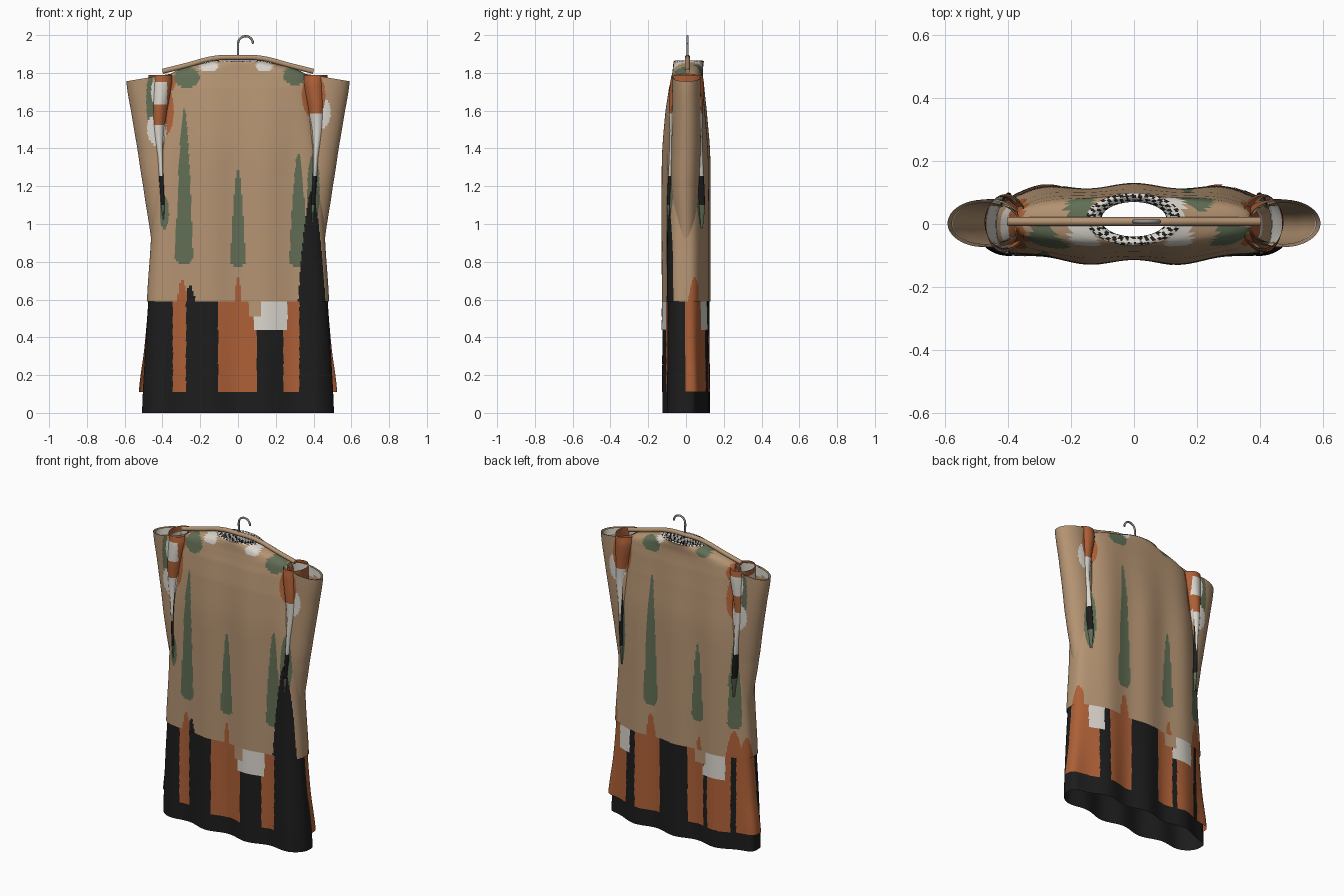
import bpy, math

if "Cube" in bpy.data.objects:
    bpy.data.objects.remove(bpy.data.objects["Cube"])

# ---------- flat colours ----------
COLOURS = [("tan_cloth", (.455, .292, .168)), ("rust_cloth", (.42, .117, .038)),
           ("moss_cloth", (.12, .155, .09)), ("black_cloth", (.012, .012, .012)),
           ("cream_cloth", (.70, .67, .61)), ("grey_metal", (.28, .28, .28))]
MATS = []
for nm, c in COLOURS:
    m = bpy.data.materials.new(nm)
    m.diffuse_color = (*c, 1)
    m.use_nodes = True
    m.node_tree.nodes["Principled BSDF"].inputs["Base Color"].default_value = m.diffuse_color
    MATS.append(m)
TAN, RUST, MOSS, BLACK, CREAM, METAL = range(6)


def finish(ob):
    bpy.context.collection.objects.link(ob)
    for m in MATS:
        ob.data.materials.append(m)


def blend(a, b, c, d, t):
    """Smooth curve value between b and c."""
    return .5 * (2 * b + (c - a) * t + (2 * a - 5 * b + 4 * c - d) * t * t
                 + (3 * b - a - 3 * c + d) * t ** 3)


def loft(name, rings, rule, segs=96, dz=.02, side=1, tilt=0, wave=0.0):
    """Open tube through rings (z, cx, cy, rx, ry, power); rule gives a face colour or None."""
    rows = []
    for i in range(len(rings) - 1):
        p, q = rings[i], rings[i + 1]
        o, r = rings[max(i - 1, 0)], rings[min(i + 2, len(rings) - 1)]
        k = max(1, round(max(abs(p[0] - q[0]), abs(p[3] - q[3]) * .6) / dz))
        for s in range(k):
            t = s / k
            row = [blend(*v, t) for v in zip(o, p, q, r)]
            row[0] = p[0] + (q[0] - p[0]) * t
            rows.append(row)
    rows.append(list(rings[-1]))
    verts = []
    for z, cx, cy, rx, ry, n in rows:
        for j in range(segs):
            a = 2 * math.pi * j / segs
            c, s = math.cos(a), math.sin(a)
            r = (abs(c) ** n + abs(s) ** n) ** (-1 / n)
            x = cx + rx * r * c
            y = cy + ry * r * s
            y += wave * math.cos(22 * x) * min(1, max(0, (1.9 - z) / .6)) * (1 + max(0, .6 - z) * 1.5)
            top = min(1, max(0, (z - 1.2) / .5))
            verts.append((side * x, y, z + tilt * (x - cx) * top))
    faces, cols = [], []
    for i in range(len(rows) - 1):
        for j in range(segs):
            k = (j + 1) % segs
            f = [i * segs + j, i * segs + k, (i + 1) * segs + k, (i + 1) * segs + j]
            mid = [sum(verts[v][a] for v in f) / 4 for a in range(3)]
            col = rule(*mid)
            if col is not None:
                faces.append(f if side > 0 else f[::-1])
                cols.append(col)
    me = bpy.data.meshes.new(name)
    me.from_pydata(verts, [], faces)
    ob = bpy.data.objects.new(name, me)
    finish(ob)
    me.polygons.foreach_set("material_index", cols)
    me.polygons.foreach_set("use_smooth", [True] * len(cols))
    return ob


def rod(name, pts, radius, mat):
    """Round rod along a smooth path."""
    cu = bpy.data.curves.new(name, 'CURVE')
    cu.dimensions = '3D'
    cu.bevel_depth = radius
    cu.bevel_resolution = 3
    cu.use_fill_caps = True
    cu.resolution_u = 8
    sp = cu.splines.new('BEZIER')
    sp.bezier_points.add(len(pts) - 1)
    for b, p in zip(sp.bezier_points, pts):
        b.co = p
        b.handle_left_type = b.handle_right_type = 'AUTO'
    ob = bpy.data.objects.new(name, cu)
    finish(ob)
    sp.material_index = mat


def spike(u, z, cu, hw, z0, z1, power=.55):
    """True inside a tall pointed mark with a rounded foot."""
    t = (z - z0) / (z1 - z0)
    if not 0 < t < 1:
        return False
    return abs(u - cu) < hw * (1 - t) ** power * min(1, .6 + 12 * t)


def first_blob(x, z, blobs):
    """Colour of the first oval (cx, cz, rx, rz, colour) holding the point, else None."""
    for cx, cz, rx, rz, col in blobs:
        if ((x - cx) / rx) ** 2 + ((z - cz) / rz) ** 2 < 1:
            return col


# ---------- painted marks: shoulder seams, neck and tall spikes ----------
SEAMS = [(.40, 1.68, .062, .12, RUST), (.435, 1.59, .056, .085, CREAM), (.40, 1.18, .033, .19, MOSS),
         (-.43, 1.5, .052, .083, CREAM), (-.385, 1.6, .045, .13, RUST), (-.415, 1.7, .045, .085, CREAM),
         (-.39, 1.06, .025, .085, MOSS), (-.465, 1.66, .02, .14, MOSS), (-.37, 1.75, .04, .05, RUST)]
NECK_FRONT = [(-.27, 1.775, .068, .055, MOSS), (.3, 1.785, .06, .05, MOSS),
              (-.155, 1.835, .05, .03, CREAM), (.14, 1.835, .045, .03, CREAM)]
NECK_BACK = [(.19, 1.80, .065, .045, MOSS), (-.17, 1.84, .045, .03, MOSS), (.13, 1.85, .03, .025, CREAM)]
FRONT = [(-.285, .048, .79, 1.62, MOSS), (0, .042, .78, 1.29, MOSS), (.39, .075, .56, 1.17, BLACK),
         (.32, .05, .78, 1.38, MOSS), (-.295, .03, .58, .71, RUST), (0, .022, .58, .72, RUST),
         (-.255, .035, .58, .675, BLACK)]
BACK = [(.17, .048, .79, 1.62, MOSS), (-.16, .042, .78, 1.27, MOSS), (-.4, .04, .78, 1.38, MOSS),
        (.17, .035, .58, .74, RUST), (-.4, .05, .58, .76, RUST), (-.17, .02, .58, .68, RUST)]


# ---------- outer tunic ----------
def tunic_rule(x, y, z):
    front = y < .005
    if abs(x) > .44 and spike(y, z, .045, .035, .58, .72):
        return RUST
    for c, hw, z0, z1, col in (FRONT if front else BACK):
        if spike(x, z, c, hw, z0, z1):
            return col
    col = first_blob(x, z, (NECK_FRONT if front else NECK_BACK) + SEAMS)
    return TAN if col is None else col


loft("tunic", [(.59, 0, 0, .482, .121, 3), (.9, 0, 0, .462, .122, 3), (1.2, 0, 0, .45, .122, 3),
               (1.4, 0, 0, .425, .12, 3), (1.6, 0, 0, .395, .106, 3), (1.72, 0, .003, .38, .092, 3),
               (1.785, 0, .006, .37, .082, 2.8), (1.81, 0, .008, .33, .08, 2.6),
               (1.83, 0, .01, .27, .08, 2.4), (1.85, 0, .012, .19, .08, 2.1),
               (1.86, 0, .015, .145, .08, 2)],
     tunic_rule, segs=360, dz=.014, wave=.008)

# ---------- speckled neck band, dipping inwards ----------
loft("neck_band", [(1.86, 0, .015, .152, .083, 2), (1.866, 0, .015, .13, .072, 2),
                   (1.85, 0, .015, .105, .056, 2), (1.8, 0, .015, .105, .056, 2)],
     lambda x, y, z: BLACK if math.sin(310 * x + 97 * y) + math.sin(420 * y + 190 * z) > .1 else CREAM,
     dz=.004, segs=128)

# ---------- long black underskirt ----------
loft("underskirt", [(0, 0, 0, .508, .111, 3), (.3, 0, 0, .493, .114, 3), (.59, 0, 0, .474, .115, 3),
                    (.9, 0, 0, .45, .11, 3), (1.4, 0, 0, .40, .105, 3), (1.7, 0, 0, .35, .08, 3),
                    (1.8, 0, .01, .25, .065, 2.4), (1.835, 0, .015, .11, .058, 2)],
     lambda *p: BLACK, segs=192, dz=.05, wave=.008)


# ---------- rust skirt panels, flaring at the sides ----------
def within(v, spans):
    return any(a < v < b for a, b in spans)


def rust_rule(x, y, z):
    if x > .455:
        return RUST if y > -.005 else None
    if x < -.455:
        return RUST if y > -.01 else None
    spans = ([(-.345, -.275), (-.105, .1), (.24, .325)] if y < 0 else
             [(.35, .5), (.11, .28), (-.2, -.09), (-.38, -.23), (-.5, -.41)])
    return RUST if within(x, spans) else None


loft("rust_skirt", [(.11, 0, 0, .525, .1185, 3), (.35, 0, 0, .495, .118, 3), (.62, 0, 0, .474, .117, 3)],
     rust_rule, segs=720, dz=.03, wave=.008)


# ---------- short cream and tan hem patches ----------
def cream_rule(x, y, z):
    spans = [(.085, .26)] if y < 0 else [(.32, .41), (-.35, -.2)]
    return CREAM if within(x, spans) else None


def tan_rule(x, y, z):
    spans = [(.055, .12)] if y < 0 else [(-.22, -.14)]
    return TAN if within(x, spans) else None


loft("cream_patch", [(.44, 0, 0, .49, .1205, 3), (.6, 0, 0, .477, .119, 3)],
     cream_rule, segs=480, dz=.05, wave=.008)
loft("tan_patch", [(.51, 0, 0, .486, .1225, 3), (.6, 0, 0, .479, .12, 3)],
     tan_rule, segs=480, dz=.05, wave=.008)

# ---------- raised sleeves, their linings and the layers in their seams ----------
SLEEVE = [(.7, .35, 0, .09, .05, 2), (.9, .358, 0, .1, .06, 2), (1.2, .395, -.005, .107, .074, 2),
          (1.4, .423, 0, .109, .077, 2), (1.6, .452, .003, .112, .076, 2), (1.775, .476, .002, .115, .075, 2)]
LINING = [(1.15, .40, 0, .005, .005, 2), (1.2, .40, 0, .07, .05, 2), (1.5, .438, 0, .09, .06, 2),
          (1.772, .473, .002, .106, .067, 2)]
SEAM = [(.98, .395, 0, .012, .09, 2), (1.1, .397, 0, .022, .1, 2), (1.35, .41, 0, .028, .09, 2),
        (1.5, .42, 0, .045, .086, 2), (1.62, .415, 0, .055, .09, 2), (1.74, .405, .005, .066, .09, 2),
        (1.79, .408, .006, .066, .083, 2)]


def seam_rule(x, y, z):
    if z < 1.1:
        return MOSS
    if z < 1.42:
        return BLACK if abs(x) < .4 or (z < 1.25 and abs(x) > .4) else CREAM
    if x > 0:
        return CREAM if z < 1.59 else RUST
    return CREAM if z < 1.52 else RUST if z < 1.63 or z > 1.75 or abs(x) < .375 else CREAM


def sleeve_rule(x, y, z):
    col = first_blob(x, z, SEAMS) if abs(y) > .03 else None
    return TAN if col is None else col


for side, tag in ((1, "right"), (-1, "left")):
    loft(tag + "_sleeve", SLEEVE, sleeve_rule, segs=128, side=side, tilt=-.17, dz=.015)
    loft(tag + "_sleeve_lining", LINING, lambda x, y, z: CREAM if z > 1.72 else TAN,
         segs=64, side=side, tilt=-.17)
    loft(tag + "_seam_layers", SEAM, seam_rule, segs=96, side=side, dz=.012)

# ---------- hanger ----------
rod("hanger_bar", [(-.4, .008, 1.808), (-.28, .008, 1.838), (-.12, .008, 1.878), (0, .008, 1.882),
                   (.12, .008, 1.878), (.28, .008, 1.838), (.4, .008, 1.808)], .014, TAN)
hook = [(0, .008, 1.88), (0, .008, 1.93)]
hook += [(.04 - .04 * math.cos(a), .008, 1.954 + .04 * math.sin(a))
         for a in (math.radians(d) for d in range(0, 196, 30))]
rod("hanger_hook", hook, .006, METAL)
